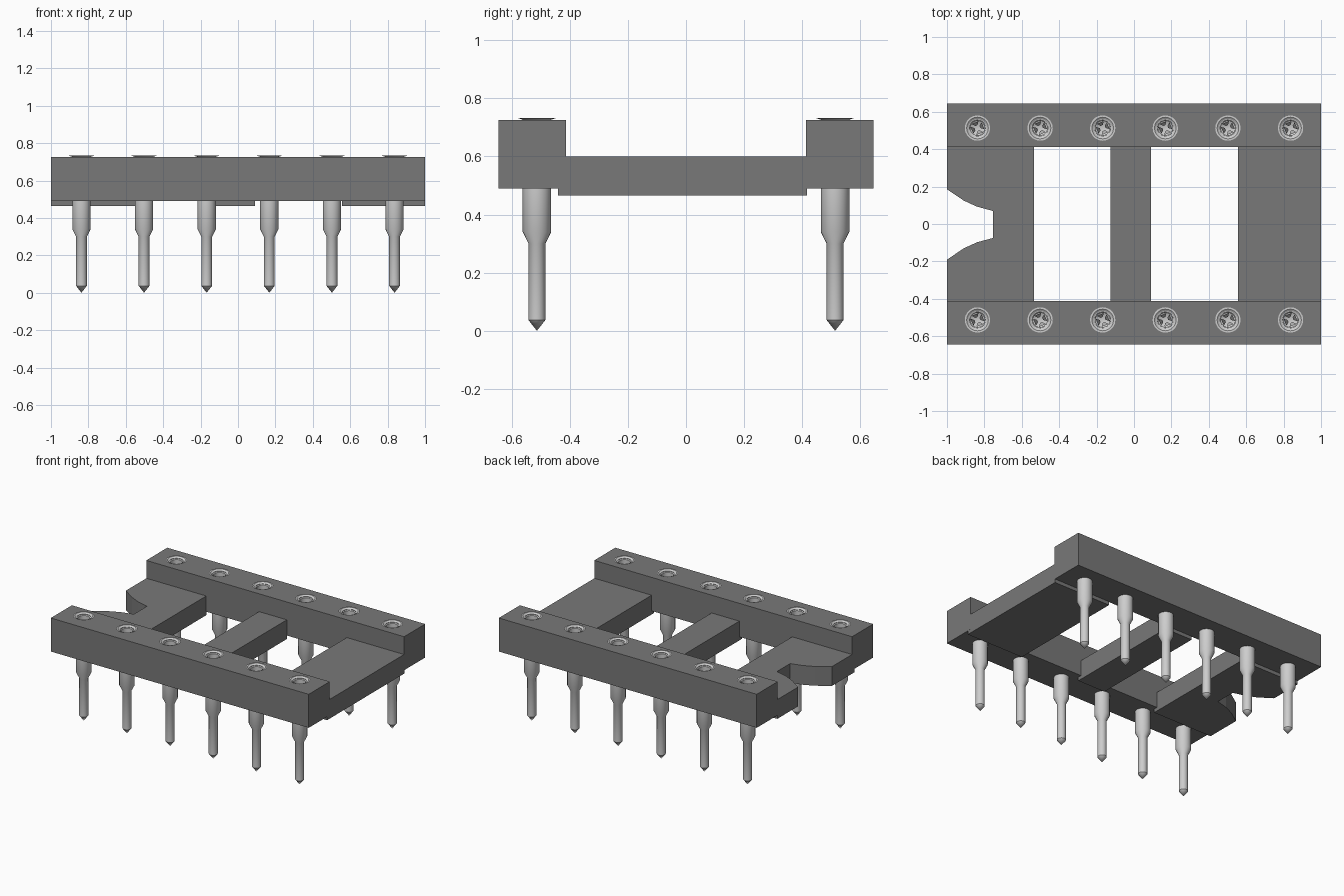
import bpy, bmesh, math

cube = bpy.data.objects.get("Cube")
if cube:
    bpy.data.objects.remove(cube, do_unlink=True)


def material(name, value, metallic=0.0):
    m = bpy.data.materials.new(name)
    m.use_nodes = True
    col = (value, value, value, 1)
    m.diffuse_color = col
    m.node_tree.nodes["Principled BSDF"].inputs["Base Color"].default_value = col
    return m


PLASTIC = material("grey_plastic", 0.19)
METAL = material("light_metal", 0.61)


def add(name, bm, mat):
    bmesh.ops.recalc_face_normals(bm, faces=bm.faces)
    me = bpy.data.meshes.new(name)
    bm.to_mesh(me)
    bm.free()
    me.materials.append(mat)
    ob = bpy.data.objects.new(name, me)
    bpy.context.collection.objects.link(ob)
    return ob


def prism(name, outline, z0, z1, mat):
    """Extrude an xy outline from z0 to z1."""
    bm = bmesh.new()
    face = bm.faces.new([bm.verts.new((x, y, z0)) for x, y in outline])
    top = bmesh.ops.extrude_face_region(bm, geom=[face])["geom"]
    for v in top:
        if isinstance(v, bmesh.types.BMVert):
            v.co.z = z1
    return add(name, bm, mat)


def rect(x0, x1, y0, y1):
    return [(x0, y0), (x1, y0), (x1, y1), (x0, y1)]


def lathe(name, profile, steps, mat):
    """Revolve an (r, z) profile about the z axis."""
    bm = bmesh.new()
    vs = [bm.verts.new((r, 0, z)) for r, z in profile]
    es = [bm.edges.new(pair) for pair in zip(vs, vs[1:])]
    bmesh.ops.spin(bm, geom=vs + es, cent=(0, 0, 0), axis=(0, 0, 1),
                   angle=2 * math.pi, steps=steps, use_merge=True)
    bmesh.ops.remove_doubles(bm, verts=bm.verts, dist=1e-5)
    return add(name, bm, mat)


def activate(ob):
    bpy.ops.object.select_all(action='DESELECT')
    ob.select_set(True)
    bpy.context.view_layer.objects.active = ob


PIN_X = [-0.837 + 0.3348 * i for i in range(6)]
PIN_Y = 0.513

# Two side rails with sockets drilled from above
for name, s in (("front_rail", -1), ("back_rail", 1)):
    y0, y1 = sorted((s * 0.412, s * 0.645))
    rail = prism(name, rect(-1, 1, y0, y1), 0.49, 0.725, PLASTIC)
    bm = bmesh.new()
    for x in PIN_X:
        ret = bmesh.ops.create_cone(bm, cap_ends=True, segments=20, radius1=0.044,
                                    radius2=0.044, depth=0.3)
        bmesh.ops.translate(bm, verts=ret["verts"], vec=(x, s * PIN_Y, 0.66))
    cutter = add("socket_cutter", bm, PLASTIC)
    cutter.hide_render = True
    mod = rail.modifiers.new("sockets", 'BOOLEAN')
    mod.operation = 'DIFFERENCE'
    mod.solver = 'EXACT'
    mod.object = cutter
    activate(rail)
    bpy.ops.object.modifier_apply(modifier=mod.name)
    bpy.data.objects.remove(cutter, do_unlink=True)

# Cross bars, the one on the right end carries the orientation notch
Y0, Y1, Z0, Z1 = -0.44, 0.416, 0.465, 0.60
notch = [(-0.999, 0.185), (-0.91, 0.125), (-0.84, 0.093), (-0.755, 0.07)]
end = [(-0.999, Y1)] + notch
end += [(x, -y - 0.005) for x, y in reversed(notch)]
end += [(-0.999, Y0), (-0.535, Y0), (-0.535, Y1)]
prism("notched_bar", end, Z0, Z1, PLASTIC)
prism("middle_bar", rect(-0.125, 0.09, Y0, Y1), Z0, Z1, PLASTIC)
prism("end_bar", rect(0.555, 0.999, Y0, Y1), Z0, Z1, PLASTIC)

# Turned pin: point, thin leg, thick barrel, flared lip, hollow socket
pin = lathe("pin", [(0, 0), (0.029, 0.037), (0.029, 0.30), (0.049, 0.34),
                    (0.049, 0.492), (0.045, 0.492), (0.045, 0.725),
                    (0.068, 0.733), (0.058, 0.733), (0.038, 0.718),
                    (0.038, 0.56), (0, 0.54)], 20, METAL)
activate(pin)
bpy.ops.object.shade_smooth_by_angle(angle=math.radians(30))

# Spring clip inside the socket: four tapered fingers
bm = bmesh.new()
for k in range(4):
    a = k * math.pi / 2 + 0.4
    pts = [(0.0375, a - 0.55, 0.69), (0.0375, a + 0.55, 0.69),
           (0.016, a + 0.4, 0.59), (0.016, a - 0.4, 0.59)]
    bm.faces.new([bm.verts.new((r * math.cos(t), r * math.sin(t), z))
                  for r, t, z in pts])
clip = add("contact_clip", bm, METAL)

# Repeat pins and clips along both rails
for base in (pin, clip):
    first = True
    for s in (-1, 1):
        for x in PIN_X:
            ob = base if first else base.copy()
            if not first:
                bpy.context.collection.objects.link(ob)
            ob.location = (x, s * PIN_Y, 0)
            first = False
